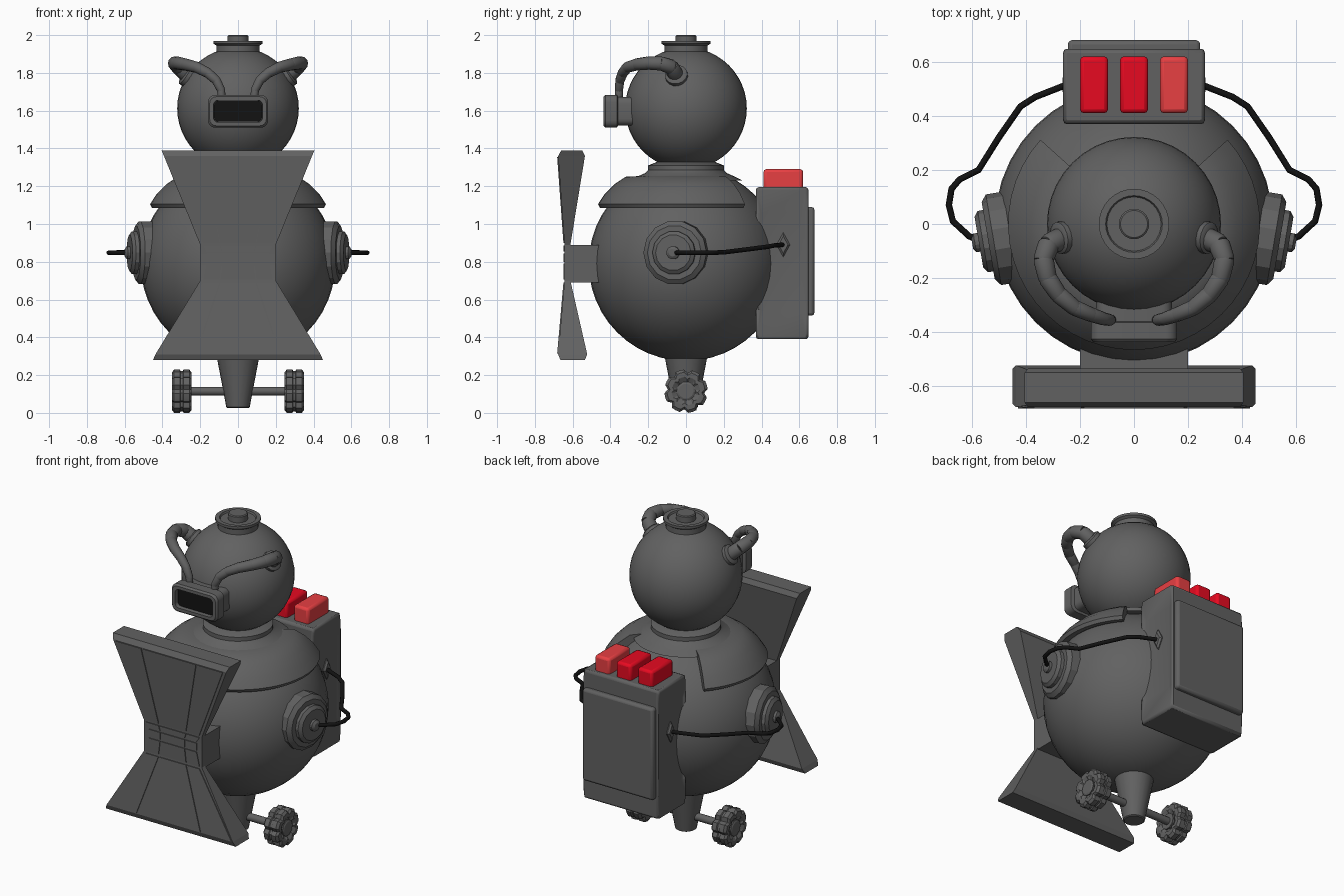
import bpy, bmesh, math
from mathutils import Matrix, Vector

cube = bpy.data.objects.get("Cube")
if cube:
    bpy.data.objects.remove(cube, do_unlink=True)


def material(name, color):
    m = bpy.data.materials.new(name)
    m.use_nodes = True
    m.diffuse_color = (*color, 1)
    m.node_tree.nodes["Principled BSDF"].inputs["Base Color"].default_value = (*color, 1)
    return m


GREY = material("dark grey metal", (0.12, 0.12, 0.12))
BLACK = material("black rubber", (0.006, 0.006, 0.006))
RED = material("deep red", (0.8, 0.003, 0.015))
LIGHT_RED = material("light red", (0.8, 0.05, 0.055))


def finish(bm, name, mat=GREY, mirror=False, bevel=0, segments=2, angle=35):
    """Turn a bmesh into a shaded object, optionally mirrored across x."""
    bmesh.ops.remove_doubles(bm, verts=bm.verts, dist=0.0001)
    bmesh.ops.recalc_face_normals(bm, faces=bm.faces)
    me = bpy.data.meshes.new(name)
    bm.to_mesh(me)
    bm.free()
    me.materials.append(mat)
    ob = bpy.data.objects.new(name, me)
    bpy.context.collection.objects.link(ob)
    bpy.ops.object.select_all(action="DESELECT")
    ob.select_set(True)
    bpy.context.view_layer.objects.active = ob
    bpy.ops.object.shade_smooth_by_angle(angle=math.radians(angle))
    if bevel:
        b = ob.modifiers.new("bevel", "BEVEL")
        b.width, b.segments = bevel, segments
    if mirror:
        ob.modifiers.new("mirror", "MIRROR")
    return ob


def loft(bm, rings, cap=True):
    """Bridge closed rings of equal length."""
    rows = [[bm.verts.new(p) for p in r] for r in rings]
    n = len(rows[0])
    for a, b in zip(rows, rows[1:]):
        for i in range(n):
            bm.faces.new((a[i], a[(i + 1) % n], b[(i + 1) % n], b[i]))
    if cap:
        bm.faces.new(rows[0])
        bm.faces.new(rows[-1])


def lathe(bm, profile, steps=32, mat=Matrix()):
    """Revolve (radius, height) points round the local z axis."""
    loft(bm, [[mat @ Vector((r * math.cos(t), r * math.sin(t), h))
               for t in (math.tau * i / steps for i in range(steps))]
              for r, h in profile])


def aim(origin, direction):
    rot = Vector(direction).to_track_quat("Z", "Y").to_matrix().to_4x4()
    return Matrix.Translation(origin) @ rot


def box(bm, x, y, z):
    loft(bm, [[(a, b, h) for a, b in ((x[0], y[0]), (x[1], y[0]), (x[1], y[1]), (x[0], y[1]))]
              for h in z])


def ball(name, radius, z):
    bm = bmesh.new()
    bmesh.ops.create_uvsphere(bm, u_segments=40, v_segments=24, radius=radius,
                              matrix=Matrix.Translation((0, 0, z)))
    finish(bm, name)


def turned(name, profile, steps=32, mat=Matrix(), **kw):
    bm = bmesh.new()
    lathe(bm, profile, steps, mat)
    return finish(bm, name, **kw)


# Body, head, neck and cap
ball("body", 0.515, 0.79)
ball("head", 0.322, 1.612)
turned("neck", [(0.3, 1.23), (0.26, 1.25), (0.215, 1.27), (0.2, 1.285), (0.2, 1.31), (0.15, 1.33)])
turned("head_cap", [(0.115, 1.88), (0.115, 1.945), (0.13, 1.955), (0.13, 1.97), (0.105, 1.97),
                    (0.1, 1.96), (0.056, 1.96), (0.056, 1.995), (0.05, 2.0)])

# Shoulder collar, open at the back behind the head
section = [(0.43, 1.085), (0.455, 1.085), (0.466, 1.105), (0.43, 1.16), (0.38, 1.21),
           (0.32, 1.25), (0.22, 1.255), (0.22, 1.2)]
bm = bmesh.new()
sweep = [math.radians(-222 + 264 * i / 36) for i in range(37)]
loft(bm, [[(r * math.cos(t), r * math.sin(t), z) for r, z in section] for t in sweep])
finish(bm, "shoulder_collar")

# Side discs
turned("side_disc", [(0.17, -0.06), (0.17, 0.02), (0.145, 0.04), (0.115, 0.04), (0.115, 0.06),
                     (0.095, 0.075), (0.035, 0.075), (0.035, 0.09), (0.02, 0.1)],
       14, aim((0.5, -0.055, 0.848), (1, -0.17, 0)), mirror=True, angle=20)


# Visor: rounded rectangular rings stepped along y
def rounded(w, h, r, y, z):
    pts = []
    for k, (sx, sz) in enumerate(((1, 1), (-1, 1), (-1, -1), (1, -1))):
        for i in range(5):
            t = math.radians(90 * k + 22.5 * i)
            pts.append((sx * (w - r) + r * math.cos(t), y, z + sz * (h - r) + r * math.sin(t)))
    return pts


bm = bmesh.new()
loft(bm, [rounded(w, h, r, y, 1.597) for w, h, r, y in (
    (0.14, 0.075, 0.035, -0.22), (0.14, 0.075, 0.035, -0.36), (0.16, 0.087, 0.04, -0.365),
    (0.16, 0.087, 0.04, -0.425), (0.15, 0.077, 0.035, -0.437), (0.13, 0.058, 0.025, -0.437),
    (0.128, 0.056, 0.025, -0.41))])
finish(bm, "visor_frame")
bm = bmesh.new()
loft(bm, [rounded(0.127, 0.055, 0.025, y, 1.597) for y in (-0.405, -0.414)])
finish(bm, "visor_screen", BLACK)

# Breathing hoses made of tapered overlapping segments
path = [Vector(p) for p in (
    (0.26, -0.05, 1.78), (0.315, -0.075, 1.83), (0.335, -0.13, 1.85), (0.32, -0.2, 1.852),
    (0.28, -0.26, 1.845), (0.22, -0.31, 1.83), (0.16, -0.335, 1.8), (0.115, -0.35, 1.76),
    (0.09, -0.355, 1.71), (0.085, -0.355, 1.66))]
bm = bmesh.new()
for i, (a, b) in enumerate(zip(path, path[1:])):
    r = 0.043 - 0.0027 * i
    d = (b - a).length
    lathe(bm, [(r * 0.9, -0.006), (r, 0.004), (r * 0.92, d), (r * 0.8, d + 0.012)], 12, aim(a, b - a))
lathe(bm, [(0.06, -0.03), (0.06, 0.012), (0.048, 0.02)], 14, aim((0.268, -0.05, 1.785), (0.83, -0.15, 0.55)))
finish(bm, "breathing_hose", mirror=True)

# Flared chest plate: rows of (z, half width, front y, back y)
rows = [(0.28, 0.45, -0.665, -0.535), (0.31, 0.437, -0.677, -0.523), (0.7, 0.2, -0.643, -0.612),
        (0.89, 0.2, -0.643, -0.612), (1.36, 0.392, -0.677, -0.535), (1.39, 0.405, -0.66, -0.55)]
bm = bmesh.new()
loft(bm, [[(-w, f, z), (w, f, z), (w, b, z), (-w, b, z)] for z, w, f, b in rows])
finish(bm, "chest_plate", angle=5)
bm = bmesh.new()
box(bm, (-0.2, 0.2), (-0.625, -0.45), (0.69, 0.89))
finish(bm, "chest_mount", angle=5)

# Raised panels on the plate, split into three columns
bm = bmesh.new()
bands = [((0.315, 0.43, -0.677), (0.69, 0.185, -0.644)), ((0.705, 0.185, -0.643), (0.79, 0.165, -0.643)),
         ((0.8, 0.165, -0.643), (0.845, 0.165, -0.643)), ((0.855, 0.165, -0.643), (0.885, 0.185, -0.643)),
         ((0.9, 0.185, -0.644), (1.355, 0.37, -0.677))]
for low, high in bands:
    for u, v in ((-1, -0.53), (-0.5, 0.5), (0.53, 1)):
        loft(bm, [[(u * w, f - 0.005, z), (v * w, f - 0.005, z), (v * w, f + 0.01, z), (u * w, f + 0.01, z)]
                  for z, w, f in (low, high)])
finish(bm, "chest_panels", angle=5)

# Backpack with back plate and recessed sides
bm = bmesh.new()
box(bm, (-0.265, 0.265), (0.37, 0.648), (0.39, 1.195))
bm.normal_update()
sides = [f for f in bm.faces if abs(f.normal.x) > 0.9]
bmesh.ops.inset_individual(bm, faces=sides, thickness=0.035)
for f in sides:
    for v in f.verts:
        v.co.x *= 0.94
        v.co.z = 0.545 if v.co.z < 0.8 else 1.06
finish(bm, "backpack", bevel=0.022)
bm = bmesh.new()
box(bm, (-0.245, 0.245), (0.6, 0.68), (0.515, 1.09))
finish(bm, "backpack_plate", bevel=0.015)
socket = Matrix.Translation((0.24, 0.515, 0.89)) @ Matrix.Diagonal((1, 0.55, 1, 1)) @ aim((0, 0, 0), (1, 0, 0))
turned("cable_socket", [(0.065, 0), (0.065, 0.015), (0.045, 0.025)], 4, socket, mirror=True, angle=10)

# Red buttons on top of the backpack
for name, x, mat in (("button_right", -0.148, RED), ("button_middle", 0, RED), ("button_left", 0.148, LIGHT_RED)):
    bm = bmesh.new()
    box(bm, (x - 0.052, x + 0.052), (0.41, 0.62), (1.17, 1.29))
    finish(bm, name, mat, bevel=0.015)

# Power cables from the side discs to the backpack
curve = bpy.data.curves.new("power_cable", "CURVE")
curve.dimensions = "3D"
curve.bevel_depth, curve.bevel_resolution = 0.012, 2
curve.use_fill_caps = True
route = [(0.57, -0.062, 0.848), (0.61, -0.045, 0.848), (0.67, 0.01, 0.848), (0.685, 0.07, 0.848),
         (0.675, 0.13, 0.848), (0.645, 0.165, 0.849), (0.575, 0.2, 0.85), (0.5, 0.32, 0.865),
         (0.42, 0.435, 0.88), (0.365, 0.47, 0.887), (0.25, 0.515, 0.89)]
spline = curve.splines.new("POLY")
spline.points.add(len(route) - 1)
for p, co in zip(spline.points, route):
    p.co = (*co, 1)
curve.materials.append(BLACK)
cable = bpy.data.objects.new("power_cable", curve)
bpy.context.collection.objects.link(cable)
cable.modifiers.new("mirror", "MIRROR")

# Tapered foot, axle and lobed wheels
turned("foot", [(0.055, 0.025), (0.062, 0.03), (0.115, 0.31)], 20)
turned("axle", [(0.023, -0.27), (0.023, 0.27)], 12, aim((0, 0, 0.115), (1, 0, 0)))


def lobed(radius, x):
    pts = []
    for i in range(32):
        t = math.tau * (i + 0.5) / 32
        r = radius * (0.84 if i % 4 == 3 else 1)
        pts.append((x, r * math.cos(t), 0.115 + r * math.sin(t)))
    return pts


bm = bmesh.new()
loft(bm, [lobed(r, x) for r, x in (
    (0.05, 0.262), (0.075, 0.246), (0.1, 0.246), (0.115, 0.258), (0.115, 0.288), (0.108, 0.292),
    (0.108, 0.304), (0.115, 0.308), (0.115, 0.338), (0.1, 0.35), (0.075, 0.35), (0.05, 0.335))])
lathe(bm, [(0.05, -0.05), (0.05, 0.045), (0.04, 0.05)], 10, aim((0.298, 0, 0.115), (1, 0, 0)))
finish(bm, "wheel", mirror=True, angle=25)
